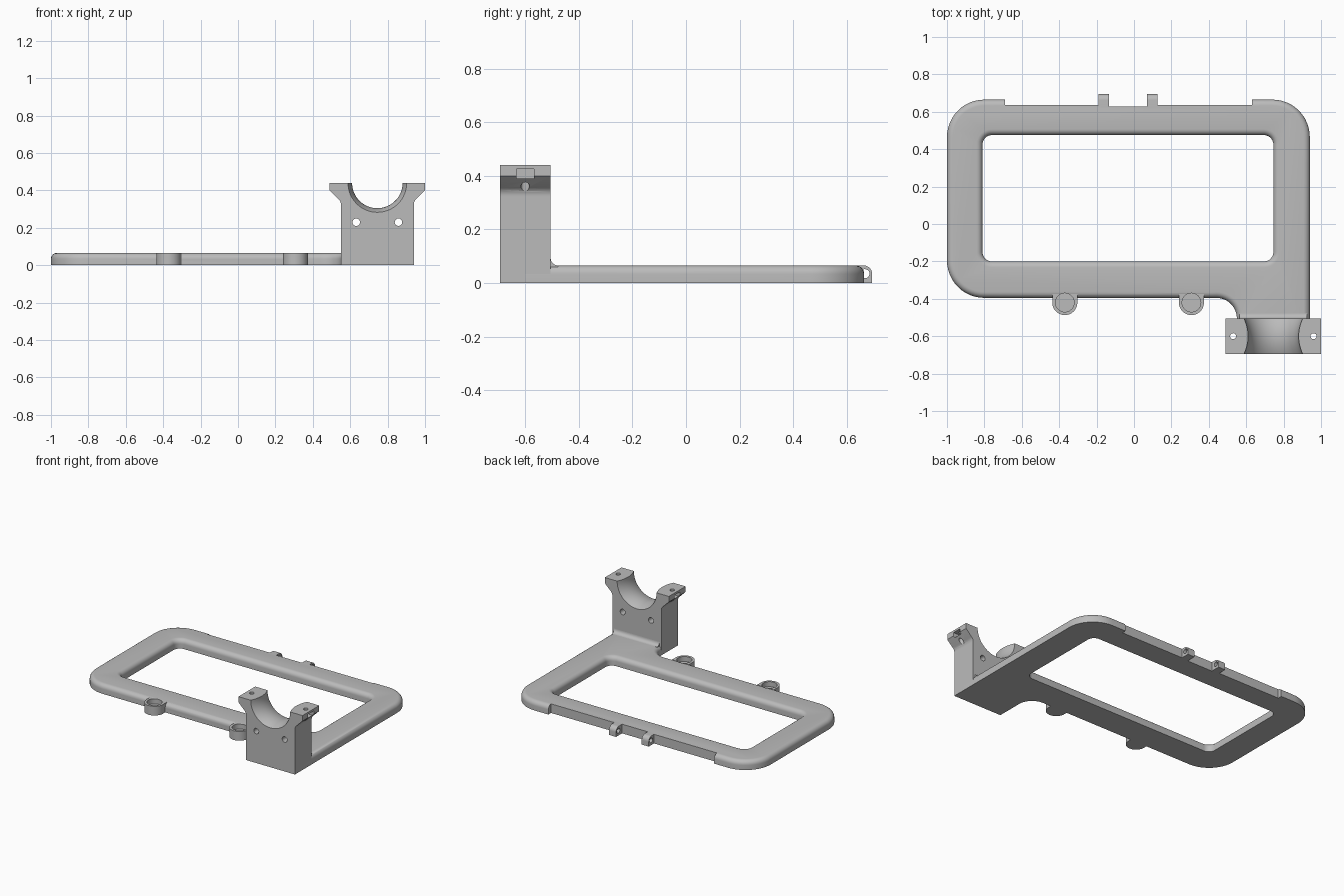
import bpy, bmesh, math

cube = bpy.data.objects.get("Cube")
if cube:
    bpy.data.objects.remove(cube, do_unlink=True)

grey = bpy.data.materials.new("plain grey")
grey.use_nodes = True
colour = (0.5, 0.5, 0.5, 1)
grey.diffuse_color = colour
grey.node_tree.nodes["Principled BSDF"].inputs["Base Color"].default_value = colour

T = 0.066      # frame thickness
R = 0.032      # edge rounding
CX = 0.745     # centre of the clamp block
BACK, FRONT = -0.505, -0.695
MID = (BACK + FRONT) / 2


def arc(cx, cy, r, a0, a1, n=12):
    return [(cx + r * math.cos(math.radians(a0 + (a1 - a0) * i / n)),
             cy + r * math.sin(math.radians(a0 + (a1 - a0) * i / n))) for i in range(n + 1)]


def circle(cx, cy, r, n=40):
    return arc(cx, cy, r, 0, 360, n)[:-1]


def rounded_rect(x0, x1, y0, y1, r):
    return (arc(x1 - r, y1 - r, r, 0, 90) + arc(x0 + r, y1 - r, r, 90, 180)
            + arc(x0 + r, y0 + r, r, 180, 270) + arc(x1 - r, y0 + r, r, 270, 360))


def loft(name, sections, axis="z", round_top=0):
    """Skin a list of (position, outline) sections placed along an axis."""
    place = {"x": lambda a, b, p: (p, a, b), "y": lambda a, b, p: (a, p, b),
             "z": lambda a, b, p: (a, b, p)}[axis]
    bm = bmesh.new()
    rings = [[bm.verts.new(place(a, b, p)) for a, b in pts] for p, pts in sections]
    for low, high in zip(rings, rings[1:]):
        for i in range(len(low)):
            bm.faces.new((low[i - 1], low[i], high[i], high[i - 1]))
    bm.faces.new(rings[0])
    top = bm.faces.new(rings[-1])
    bmesh.ops.recalc_face_normals(bm, faces=bm.faces)
    if round_top:
        bmesh.ops.bevel(bm, geom=list(top.edges), offset=round_top, segments=6,
                        profile=0.5, affect="EDGES", clamp_overlap=False)
    mesh = bpy.data.meshes.new(name)
    bm.to_mesh(mesh)
    bm.free()
    ob = bpy.data.objects.new(name, mesh)
    bpy.context.collection.objects.link(ob)
    mesh.materials.append(grey)
    return ob


def prism(name, pts, lo, hi, axis="z", round_top=0):
    return loft(name, [(lo, pts), (hi, pts)], axis, round_top)


def box(name, x0, x1, y0, y1, z0, z1):
    return prism(name, [(x0, y0), (x1, y0), (x1, y1), (x0, y1)], z0, z1)


def select(ob):
    bpy.ops.object.select_all(action="DESELECT")
    ob.select_set(True)
    bpy.context.view_layer.objects.active = ob


def cut(ob, *cutters):
    select(ob)
    for c in cutters:
        mod = ob.modifiers.new("cut", "BOOLEAN")
        mod.operation, mod.solver, mod.object = "DIFFERENCE", "EXACT", c
        bpy.ops.object.modifier_apply(modifier=mod.name)
    for c in cutters:
        bpy.data.objects.remove(c, do_unlink=True)


def smooth(ob):
    select(ob)
    bpy.ops.object.shade_smooth_by_angle(angle=math.radians(32))


# Flat frame with a neck running into the clamp block
outline = (arc(0.74, 0.465, 0.2, 0, 90) + arc(-0.8, 0.465, 0.2, 90, 180)
           + arc(-0.8, -0.195, 0.2, 180, 270) + arc(0.44, -0.505, 0.11, 90, 0)
           + [(0.55, -0.6), (0.94, -0.6)])
frame = prism("frame", outline, 0, T, round_top=R)

# Window opening, flaring out to a rounded upper edge
sections = [(-0.1, 0)]
for i in range(7):
    a = math.radians(15 * i)
    sections.append((T - R + R * math.sin(a), R * (1 - math.cos(a))))
sections.append((T + 0.05, R))
window = loft("window_cutter", [
    (z, rounded_rect(-0.81 - d, 0.745 + d, -0.2 - d, 0.475 + d, 0.05 + d)) for z, d in sections])
cut(frame, window,
    box("rear_recess_cutter", -0.69, 0.63, 0.635, 0.8, -0.1, 0.2),
    box("hinge_recess_cutter", -0.135, 0.07, 0.627, 0.8, -0.1, 0.2))

# Round cups on the front edge
for side, x in (("right", -0.37), ("left", 0.307)):
    r = 0.067
    pts = arc(x, -0.42, r, 180, 360, 28) + [(x + r, -0.375), (x - r, -0.375)]
    cup = prism(side + "_cup", pts, 0, T)
    for ob in (cup, frame):
        cut(ob, prism("cup_cutter", circle(x, -0.42, 0.05), 0.03, 0.2))
    smooth(cup)
smooth(frame)

# Hinge lugs on the rear edge
for side, x in (("right", -0.19), ("left", 0.07)):
    pts = [(0.62, 0), (0.695, 0)] + arc(0.662, 0.033, 0.033, 0, 90) + [(0.62, T)]
    lug = prism(side + "_hinge_lug", pts, x, x + 0.056, "x")
    cut(lug, prism("pin_cutter", circle(0.668, 0.035, 0.017, 24), -1, 1, "x"))
    smooth(lug)

# Clamp block with flared ears
half = [(0.195, 0), (0.195, 0.32)] + arc(0.235, 0.325, 0.04, 180, 125, 6) + [(0.255, 0.4), (0.255, 0.44)]
pts = [(CX + a, b) for a, b in half] + [(CX - a, b) for a, b in reversed(half)]
block = prism("clamp_block", pts, FRONT, BACK, "y")

# Saddle, narrowest at its middle
depth = (BACK - FRONT) / 2
saddle = []
for i in range(-11, 12):
    t = i / 10
    saddle.append((MID + depth * t, circle(CX, 0.44, 0.135 + 0.022 * t * t, 64)))
cut(block, loft("saddle_cutter", saddle, "y"))

# Bolt holes, ear screw holes and nut slots
for s in (-1, 1):
    ear = CX + s * 0.215
    slot = sorted((CX + s * 0.19, CX + s * 0.3))
    cut(block,
        prism("bolt_cutter", circle(CX + s * 0.113, 0.23, 0.02, 24), -1, 0, "y"),
        prism("screw_cutter", circle(ear, MID, 0.016, 24), 0.25, 0.6),
        box("nut_cutter", *slot, MID - 0.033, MID + 0.033, 0.39, 0.425))
smooth(block)

# Concave fillet where the block meets the neck
f = 0.027
pts = arc(BACK + f, T + f, f, 180, 270, 8) + [(BACK + f, T - 0.01), (BACK - 0.01, T - 0.01),
                                               (BACK - 0.01, T + f)]
smooth(prism("block_fillet", pts, 0.565, 0.925, "x"))
